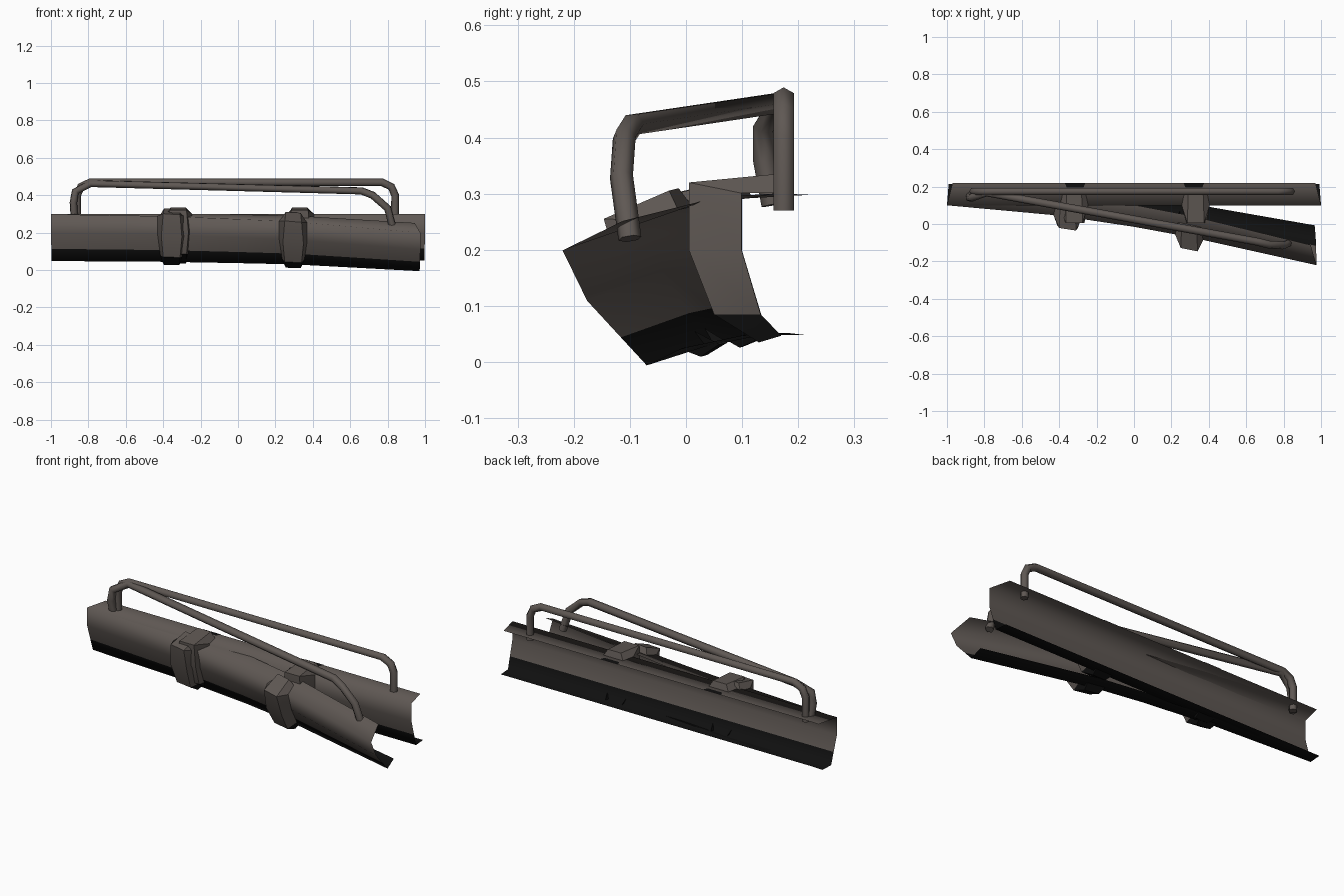
import bpy, bmesh, math
from mathutils import Vector

if "Cube" in bpy.data.objects:
    bpy.data.objects.remove(bpy.data.objects["Cube"])

brown = bpy.data.materials.new("dark_brown_metal")
brown.diffuse_color = (0.115, 0.098, 0.088, 1)
brown.use_nodes = True
brown.node_tree.nodes["Principled BSDF"].inputs["Base Color"].default_value = brown.diffuse_color
black = bpy.data.materials.new("black_grime")
black.diffuse_color = (0.005, 0.005, 0.005, 1)
black.use_nodes = True
black.node_tree.nodes["Principled BSDF"].inputs["Base Color"].default_value = black.diffuse_color

# Channel section relative to its top front corner (y, z), open to the back
SECTION = [(0.12, 0.0), (0.0, 0.0), (0.0, -0.10), (0.0255, -0.185), (0.045, -0.25), (0.115, -0.25)]
# Stations along each rail: x, corner y, corner z, roll in degrees
STRAIGHT = [(-1, .1, .30, 0), (1, .1, .30, 0)]
BENT = [(-1, .1, .298, 0), (-.4, .045, .288, 6), (0, -.015, .272, 12),
        (.3, -.07, .258, 16), (.975, -.22, .199, 26)]


def frame(stations, x):
    """Interpolated corner position and roll at x."""
    for a, b in zip(stations, stations[1:]):
        if x <= b[0] + 1e-6:
            t = (x - a[0]) / (b[0] - a[0])
            return [a[i] + (b[i] - a[i]) * t for i in (1, 2, 3)]


def place(stations, x, dy, dz, dx=0):
    y, z, roll = frame(stations, x)
    c, s = math.cos(math.radians(roll)), math.sin(math.radians(roll))
    return Vector((x + dx, y + dy * c - dz * s, z + dy * s + dz * c))


def shade(ob, angle):
    bpy.ops.object.select_all(action='DESELECT')
    ob.select_set(True)
    bpy.context.view_layer.objects.active = ob
    if ob.type == 'CURVE':
        bpy.ops.object.convert(target='MESH')
    bpy.ops.object.shade_smooth_by_angle(angle=math.radians(angle))


def finish(name, bm, angle):
    me = bpy.data.meshes.new(name)
    bm.to_mesh(me)
    bm.free()
    ob = bpy.data.objects.new(name, me)
    bpy.context.collection.objects.link(ob)
    me.materials.append(brown)
    me.materials.append(black)
    shade(ob, angle)


def rail(name, stations):
    """Thin sheet channel swept through the stations; the lower part is black."""
    bm = bmesh.new()
    rows = []
    for i, st in enumerate(stations):
        row = []
        for dy, dz in SECTION:
            slant = 0.25 * dy if dz == 0 else 0.08 * dy
            dx = slant if i == 0 else (-slant if i == len(stations) - 1 else 0)
            row.append(bm.verts.new(place(stations, st[0], dy, dz, dx)))
        rows.append(row)
    for a, b in zip(rows, rows[1:]):
        for k in range(len(SECTION) - 1):
            f = bm.faces.new((a[k], a[k + 1], b[k + 1], b[k]))
            f.material_index = int(k >= 3)
    finish(name, bm, 100)


def bracket(name, stations, x, depth):
    """Tapered clamp on the front of a rail, with a black foot."""
    outer = [(.06, .035, .04), (-.095 * depth, .02, .045), (-.095 * depth, -.10, .055),
             (-.05 * depth, -.215, .045), (.03, -.265, .04)]
    inner = [(.07, .001, .06), (-.001, .001, .075), (-.001, -.10, .075),
             (.033, -.215, .06), (.07, -.253, .05)]
    bm = bmesh.new()
    rows = []
    for o, i in zip(outer, inner):
        rows.append([bm.verts.new(place(stations, x + s * p[2], p[0], p[1]))
                     for p, s in ((i, -1), (o, -1), (o, 1), (i, 1))])
    for r, (a, b) in enumerate(zip(rows, rows[1:])):
        for k in range(3):
            f = bm.faces.new((a[k], b[k], b[k + 1], a[k + 1]))
            f.material_index = int(r == 3)
    bm.faces.new(rows[0])
    bm.faces.new(rows[-1][::-1]).material_index = 1
    finish(name, bm, 35)


def handle(name, points, radius=0.021):
    """Six-sided tube along a path."""
    cu = bpy.data.curves.new(name, 'CURVE')
    cu.dimensions = '3D'
    cu.bevel_depth = radius
    cu.bevel_resolution = 1
    cu.use_fill_caps = True
    sp = cu.splines.new('POLY')
    sp.points.add(len(points) - 1)
    for p, co in zip(sp.points, points):
        p.co = (*co, 1)
    ob = bpy.data.objects.new(name, cu)
    bpy.context.collection.objects.link(ob)
    cu.materials.append(brown)
    shade(ob, 65)


# Rails
rail("straight_rail", STRAIGHT)
rail("bent_rail", BENT)

# Brackets
for label, st, xs, d in (("straight", STRAIGHT, (-.32, .33), 1.0), ("bent", BENT, (-.355, .295), .68)):
    for side, x in zip(("left", "right"), xs):
        bracket(f"{label}_{side}_bracket", st, x, d)

# Black marks on the top flange behind the straight brackets
for side, x in (("left", -.315), ("right", .32)):
    bm = bmesh.new()
    bm.faces.new([bm.verts.new((x + a, y, .302)) for a, y in
                  ((-.045, .195), (.045, .195), (.055, .22), (-.055, .22))]).material_index = 1
    finish(f"{side}_flange_mark", bm, 30)

# Handles
half = [(.85, .27), (.85, .40), (.83, .445), (.78, .469)]
path = [(-x, .174, z) for x, z in half] + [(x, .174, z) for x, z in reversed(half)]
handle("straight_handle", [(x - .01, y, z) for x, y, z in path])
handle("bent_handle", [(-.875, .155, .28), (-.88, .14, .36), (-.87, .14, .42), (-.79, .168, .462),
                       (.66, -.095, .423), (.72, -.11, .40), (.80, -.115, .33), (.83, -.10, .22)])
